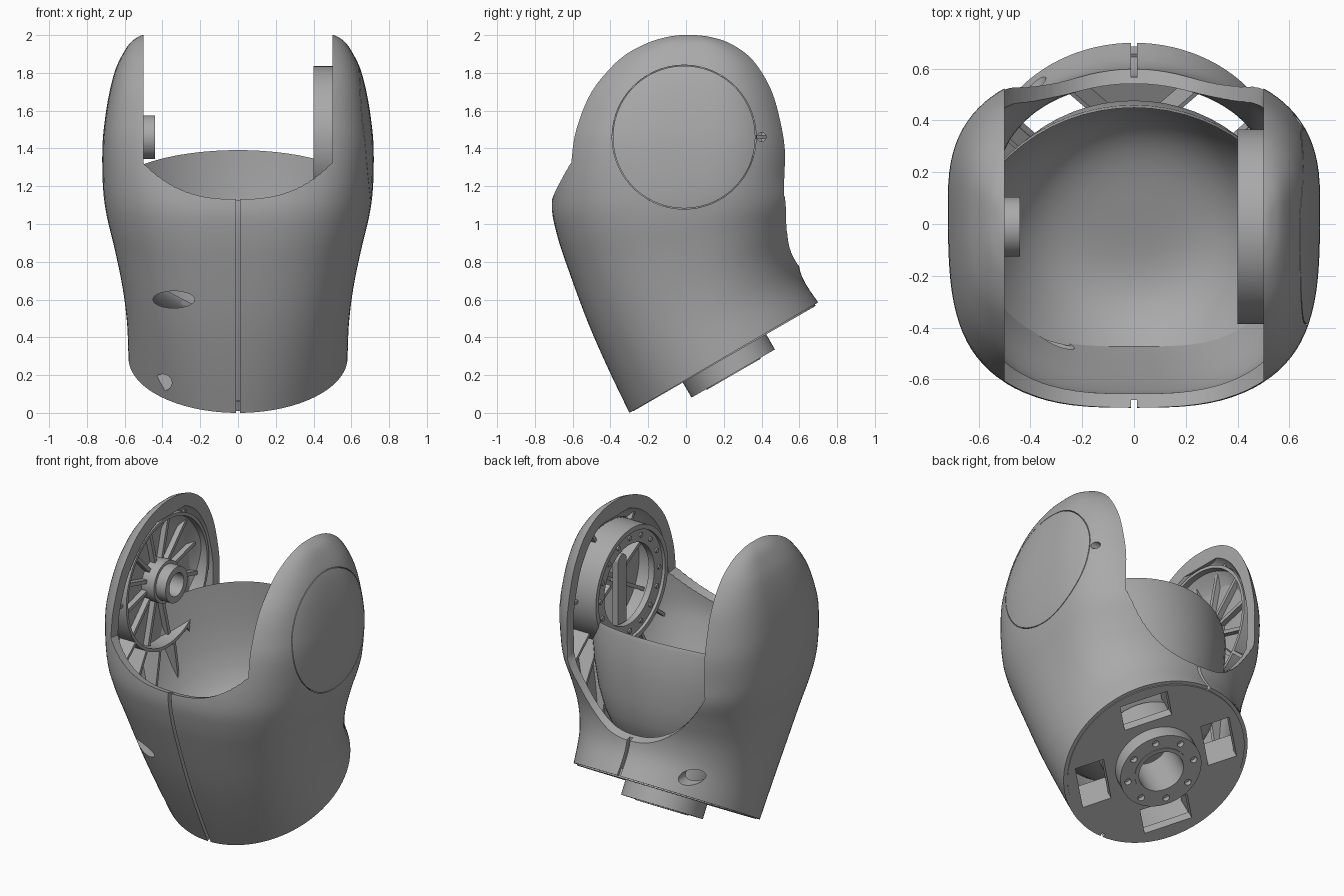
import bpy, bmesh
from math import radians, cos, sin, pi
from mathutils import Matrix, Vector

if "Cube" in bpy.data.objects:
    bpy.data.objects.remove(bpy.data.objects["Cube"], do_unlink=True)

grey = bpy.data.materials.new("mid_grey")
grey.use_nodes = True
grey.diffuse_color = (0.4, 0.4, 0.4, 1)
grey.node_tree.nodes["Principled BSDF"].inputs["Base Color"].default_value = (0.4, 0.4, 0.4, 1)


def finish(name, bm):
    bmesh.ops.recalc_face_normals(bm, faces=bm.faces)
    mesh = bpy.data.meshes.new(name)
    bm.to_mesh(mesh)
    bm.free()
    mesh.materials.append(grey)
    ob = bpy.data.objects.new(name, mesh)
    bpy.context.collection.objects.link(ob)
    return ob


def boolean(ob, cutter, op="DIFFERENCE", keep=False):
    bpy.context.view_layer.objects.active = ob
    mod = ob.modifiers.new("cut", "BOOLEAN")
    mod.operation, mod.solver, mod.object = op, "EXACT", cutter
    bpy.ops.object.modifier_apply(modifier=mod.name)
    if not keep:
        bpy.data.objects.remove(cutter, do_unlink=True)


def bridge(bm, rings, closed=False):
    n = len(rings[0])
    pairs = list(zip(rings, rings[1:])) + ([(rings[-1], rings[0])] if closed else [])
    for a, b in pairs:
        for i in range(n):
            j = (i + 1) % n
            bm.faces.new((a[i], a[j], b[j], b[i]))
    if not closed:
        bm.faces.new(rings[0])
        bm.faces.new(rings[-1])


def lathe(name, mat, prof, closed, seg=64):
    bm = bmesh.new()
    rings = [[bm.verts.new(mat @ Vector((r * cos(2 * pi * i / seg), r * sin(2 * pi * i / seg), z)))
              for i in range(seg)] for r, z in prof]
    bridge(bm, rings, closed)
    return finish(name, bm)


def tube(name, mat, r_out, r_in, z0, z1, seg=64):
    prof = [(r_out, z0), (r_out, z1)] + ([(r_in, z1), (r_in, z0)] if r_in else [])
    return lathe(name, mat, prof, bool(r_in), seg)


def box(name, mat, lo, hi):
    bm = bmesh.new()
    lo, hi = Vector(lo), Vector(hi)
    bmesh.ops.create_cube(bm, size=1, matrix=mat @ Matrix.Translation((lo + hi) / 2)
                          @ Matrix.Diagonal((hi - lo).to_4d()))
    return finish(name, bm)


# Body sections: front y, front z, back y, back z, half width
LOWER = [(-.30, 0, .70, .585, .58), (-.415, .24, .615, .72, .588), (-.52, .48, .59, .86, .612),
         (-.62, .75, .61, 1.0, .655), (-.685, .95, .635, 1.13, .695), (-.71, 1.12, .62, 1.25, .715)]
# Arm sections: height, front y and back y at the inner face, half width
UPPER = [(1.4, -.6, .523, .718), (1.55, -.565, .498, .705), (1.7, -.5, .455, .68),
         (1.82, -.405, .39, .648), (1.9, -.315, .32, .61), (1.96, -.2, .225, .57),
         (1.99, -.1, .13, .53), (2.0, -.03, .05, .505)]


def sections():
    # each row also holds the two exponents and where the widest point lies
    rows = [r + (2 + i * .2, 2 + i * .11, .5 + i * .018) for i, r in enumerate(LOWER)]
    nf, nb = 3.5, 2.6
    for z, f, b, w in UPPER:
        c = f + .615 * (b - f)
        front = c - (c - f) / (1 - (.5 / w) ** nf) ** (1 / nf)
        back = c + (b - c) / (1 - (.5 / w) ** nb) ** (1 / nb)
        rows.append((front, z, back, z, w, nf, nb, (c - front) / (back - front)))
    out = []
    for i in range(len(rows) - 1):
        p = [rows[max(0, min(len(rows) - 1, i + d))] for d in (-1, 0, 1, 2)]
        for s in range(4):
            t = s / 4
            out.append([b + .5 * t * (c - a + t * (2 * a - 5 * b + 4 * c - d + t * (3 * (b - c) + d - a)))
                        for a, b, c, d in zip(*p)])
    return out + [rows[-1]]


def body(name, inset=0, seg=96):
    rows = [list(r) for r in sections()]
    if inset:
        r = rows[0]
        rows.insert(0, [r[0] + .1, r[1] - .17, r[2] + .1, r[3] - .17] + r[4:])
        rows = [r for r in rows if r[4] - inset > .505 and r[1] < 1.95]
    bm, rings = bmesh.new(), []
    for yf, zf, yb, zb, w, nf, nb, frac in rows:
        f, b = Vector((0, yf, zf)), Vector((0, yb, zb))
        mid = f.lerp(b, frac)
        along = (b - f).normalized()
        drop = Vector((0, 0, -inset * max(0, mid.z - 1.4) / .6))
        ring = []
        for i in range(seg):
            c, s = cos(2 * pi * i / seg), sin(2 * pi * i / seg)
            n, reach = (nb, (b - mid).length) if s > 0 else (nf, -(f - mid).length)
            x = (w - inset) * abs(c) ** (2 / n) * (1 if c > 0 else -1)
            v = (abs(reach) - inset) * abs(s) ** (2 / n) * (1 if reach > 0 else -1)
            ring.append(bm.verts.new(mid + along * v + drop + Vector((x, 0, 0))))
        rings.append(ring)
    bridge(bm, rings)
    return finish(name, bm)


def saddle_cutter():
    bm, rings = bmesh.new(), []
    xs = [-.5 + i / 32 for i in range(33)]
    for y, base, rise in ((-1, 1.21, .175), (1, .67, .406)):
        pts = [(x, base + rise * abs(x * 2) ** 2.6) for x in xs] + [(.5, 2.3), (-.5, 2.3)]
        rings.append([bm.verts.new((x, y, z)) for x, z in pts])
    bridge(bm, rings)
    return finish("saddle_cutter", bm)


def split_seam(ob, half, keep_strip=False):
    bm = bmesh.new()
    bm.from_mesh(ob.data)
    for x in (-half, half):
        bmesh.ops.bisect_plane(bm, geom=bm.verts[:] + bm.edges[:] + bm.faces[:],
                               plane_co=(x, 0, 0), plane_no=(1, 0, 0))
    near = half * 1.02
    strip = [f for f in bm.faces if all(abs(v.co.x) < near for v in f.verts) != keep_strip]
    bmesh.ops.delete(bm, geom=strip, context="FACES")
    rim = [e for e in bm.edges if e.is_boundary and all(abs(v.co.x) < near for v in e.verts)]
    bmesh.ops.holes_fill(bm, edges=rim, sides=0)
    bm.to_mesh(ob.data)
    bm.free()


# Local frames: tilted base, and the two pivot sides (local z points outward)
BASE = Matrix.Translation((0, .2, .295)) @ Matrix.Rotation(radians(30), 4, "X")
BOWL = Matrix.Translation((0, .05, .5)) @ Matrix.Rotation(radians(20), 4, "X")
SIDE = {s: Matrix.Translation((0, -.01, 1.46)) @ Matrix.Rotation(s * pi / 2, 4, "Y") for s in (1, -1)}


def turn(deg):
    return Matrix.Rotation(radians(deg), 4, "Z")


# Outer shell with hollow, saddle opening, cap groove and holes
shell = body("outer_shell")
boolean(shell, body("cavity", .055))
boolean(shell, saddle_cutter())
boolean(shell, tube("cap_groove", SIDE[1], .381, .377, .53, .85, 96))
boolean(shell, tube("pin_hole", SIDE[1] @ Matrix.Translation((0, .41, 0)), .024, 0, .5, .9, 20))
for x, z, rx, rz, facing in ((-.34, .6, .11, .045, 1), (-.4, .16, .05, .045, 1), (-.4, .61, .06, .045, -1)):
    drill = (Matrix.Translation((x, 0, z)) @ Matrix.Rotation(facing * pi / 2, 4, "X")
             @ Matrix.Diagonal((rx, rz, 1, 1)))
    boolean(shell, tube("drill", drill, 1, 0, .2, .9, 32))

# Centre seam with a tongue behind it
tongue = shell.copy()
tongue.data = shell.data.copy()
tongue.name = "seam_tongue"
bpy.context.collection.objects.link(tongue)
boolean(tongue, body("tongue_clip", .03), "INTERSECT")
split_seam(tongue, .0112, keep_strip=True)
split_seam(shell, .011)

clip = body("interior_clip", .05)


def inside(ob):
    boolean(ob, clip, "INTERSECT", keep=True)
    return ob


# Dished floor and bottom plate with four pockets
dish = [(r, .3 * (r / .55) ** 4) for r in [.02 + i * .06 for i in range(12)]]
inside(lathe("inner_floor", BOWL, dish + [(r, z - .03) for r, z in reversed(dish)], False))
plate = tube("bottom_plate", BASE, .557, 0, -.008, .05, 96)
boolean(plate, tube("bore", BASE, .15, 0, -.2, .2))
for a in (45, 135, 225, 315):
    boolean(plate, box("pocket", BASE @ turn(a), (.31, -.15, -.1), (.49, .15, .2)))
    for side in (-1, 1):
        inside(box("pocket_wall", BASE @ turn(a), (.28, side * .16 - .008, .04), (.6, side * .16 + .008, .2)))
tube("pocket_core", BASE, .295, .275, .04, .2)

# Mounting flange under the base
flange = tube("base_flange", BASE, .255, .15, -.1, .03)
for i in range(8):
    boolean(flange, tube("bolt_hole", BASE @ turn(i * 45) @ Matrix.Translation((.21, 0, 0)),
                         .021, 0, -.2, -.07, 16))
tube("flange_collar", BASE, .165, .14, -.105, .18)

# Left pivot housing: wide ring, bolt flange and back spokes
L, R = SIDE[1], SIDE[-1]
inside(tube("housing_ring", L, .376, .345, .4, .72, 96))
tube("housing_flange", L, .35, .26, .42, .46, 96)
for i in range(16):
    tube("housing_bolt", L @ turn(i * 22.5) @ Matrix.Translation((.305, 0, 0)), .015, 0, .41, .43, 12)
inside(tube("housing_back", L, .36, 0, .59, .62))
for a in range(0, 360, 60):
    inside(box("housing_spoke", L @ turn(a), (.05, -.012, .52), (.36, .012, .61)))
box("housing_bar", L, (-.14, -.045, .47), (.4, .045, .51))
tube("housing_bar_end", L @ Matrix.Translation((-.14, 0, 0)), .045, 0, .47, .51, 24)

# Right pivot: dished wheel with spokes and hub
inside(tube("wheel_back", R, .43, 0, .6, .625))
inside(tube("wheel_rim", R, .43, .41, .505, .7, 96))
tube("wheel_hub", R, .115, .075, .44, .61, 48)
tube("hub_collar", R, .135, .11, .51, .61, 48)
for a in range(15, 360, 30):
    inside(box("wheel_spoke", R @ turn(a), (.12, -.012, .565), (.42, .012, .62)))

# Fans of stiffening ribs below both pivots
for s, start in ((1, .37), (-1, .42)):
    down = 0 if s == 1 else 180
    for a in range(-50, 51, 20):
        inside(box("fan_rib", SIDE[s] @ turn(down + a), (start, -.01, .505), (.85, .01, .8)))
    for a in (90, 150, 210, 270):
        inside(box("rim_web", SIDE[s] @ turn(down + a), (start, -.01, .53), (.6, .01, .75)))

bpy.data.objects.remove(clip, do_unlink=True)

# Smooth shading with crisp edges
bpy.ops.object.select_all(action="DESELECT")
for ob in bpy.context.scene.objects:
    if ob.type == "MESH" and len(ob.data.polygons):
        ob.select_set(True)
        bpy.context.view_layer.objects.active = ob
bpy.ops.object.shade_smooth_by_angle(angle=radians(32))
